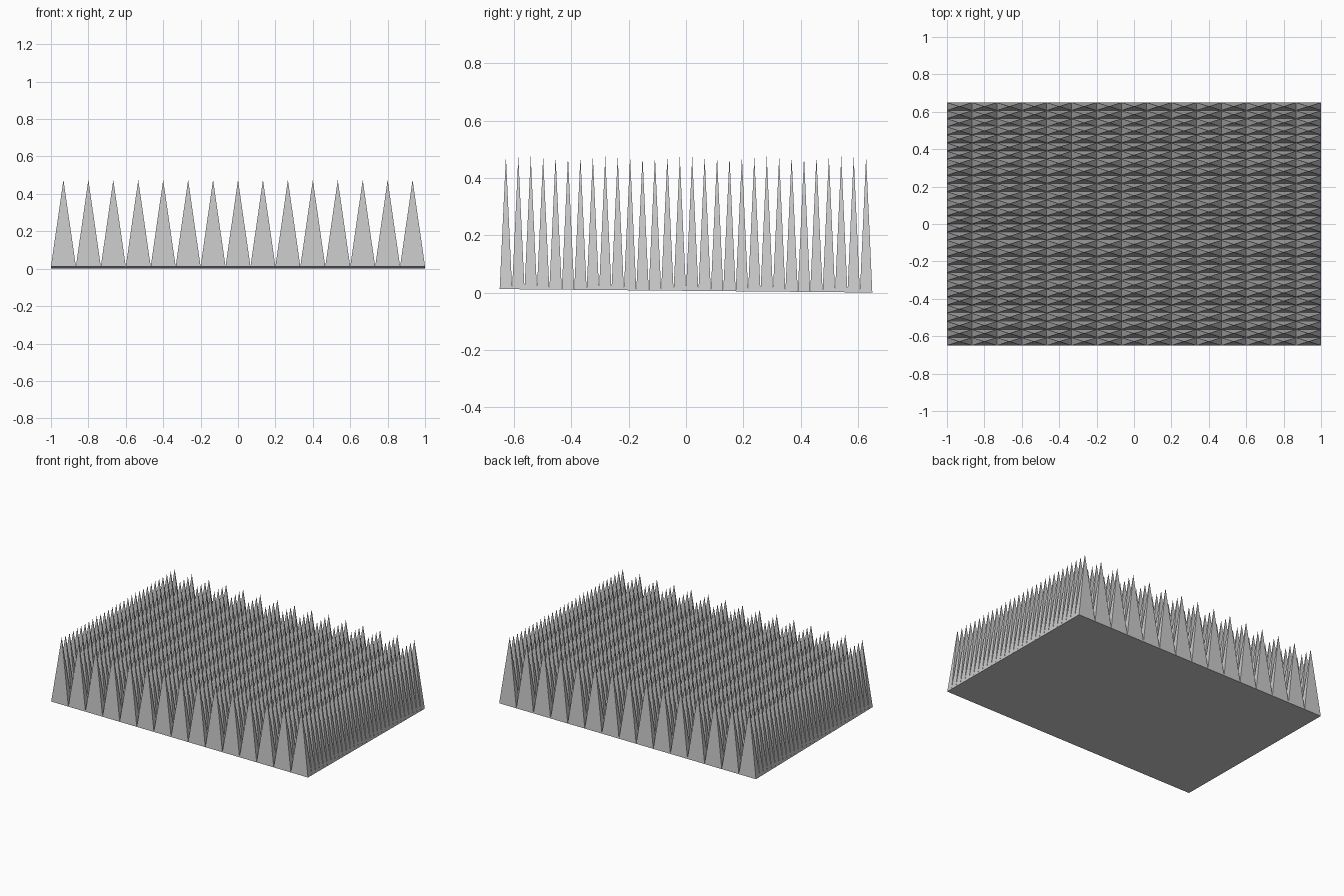
import bpy, bmesh

if "Cube" in bpy.data.objects:
    bpy.data.objects.remove(bpy.data.objects["Cube"])

NX, NY = 15, 30          # spikes across and deep
W, D = 2.0, 1.3
TIP, LIFT = 0.475, 0.012  # tip height, slight rise of the base towards the front


def base_z(y):
    return LIFT * (0.5 - y / D)


bm = bmesh.new()

# shared grid of valley corners
grid = []
for j in range(NY + 1):
    y = -D / 2 + D * j / NY
    grid.append([bm.verts.new((-W / 2 + W * i / NX, y, base_z(y))) for i in range(NX + 1)])

# one four-sided spike per cell
for j in range(NY):
    for i in range(NX):
        ring = [grid[j][i], grid[j][i + 1], grid[j + 1][i + 1], grid[j + 1][i]]
        tip = bm.verts.new((-W / 2 + W * (i + 0.5) / NX, -D / 2 + D * (j + 0.5) / NY, TIP))
        for k in range(4):
            bm.faces.new((ring[k], ring[(k + 1) % 4], tip))

# flat underside
rim = (grid[0][:-1] + [row[-1] for row in grid[:-1]]
       + grid[-1][:0:-1] + [row[0] for row in grid[:0:-1]])
bm.faces.new(rim[::-1])

mesh = bpy.data.meshes.new("spike_panel")
bm.to_mesh(mesh)
bm.free()
panel = bpy.data.objects.new("spike_panel", mesh)
bpy.context.collection.objects.link(panel)
